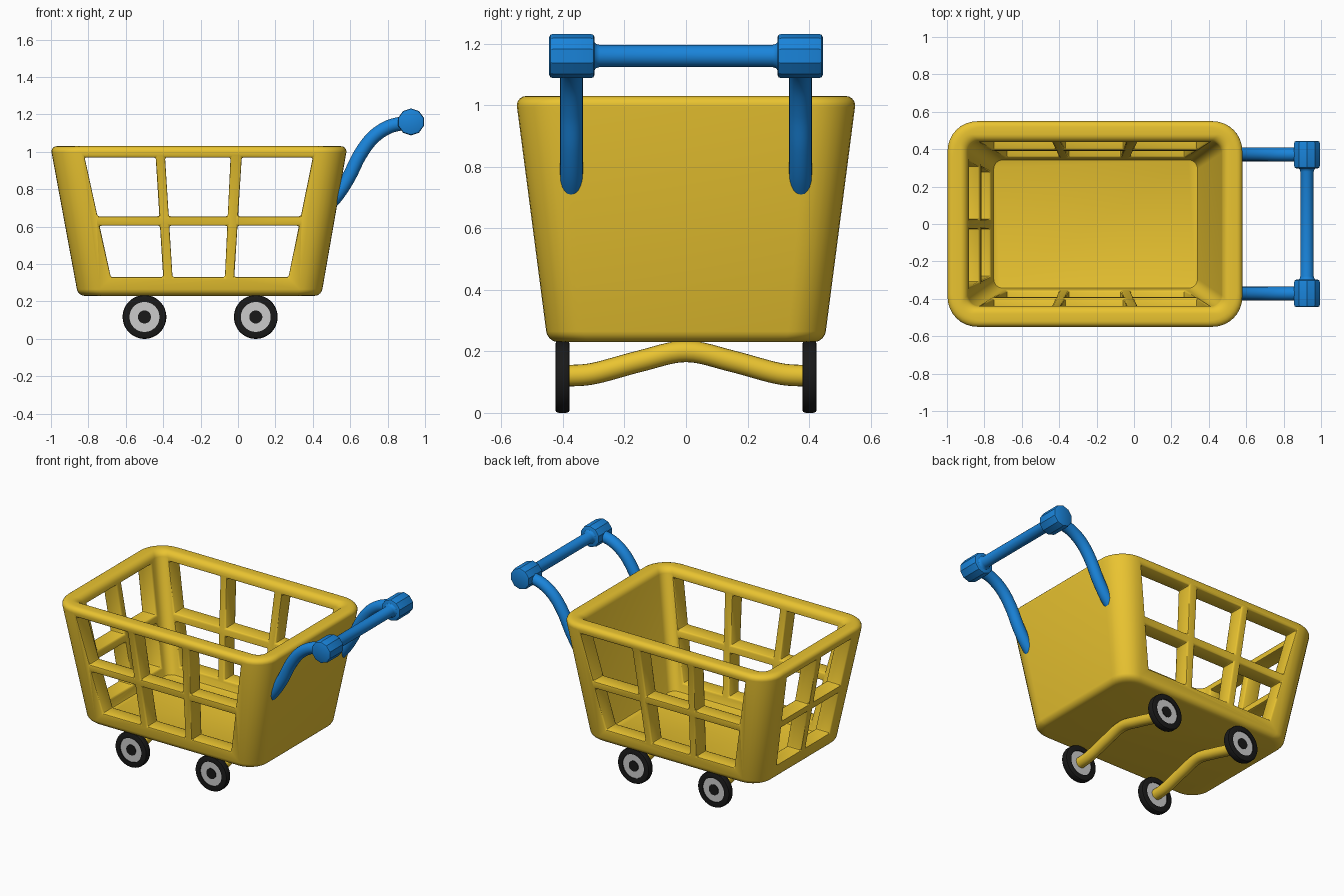
import bpy, bmesh, math
from mathutils import Vector

if "Cube" in bpy.data.objects:
    bpy.data.objects.remove(bpy.data.objects["Cube"])


def material(name, rgb):
    m = bpy.data.materials.new(name)
    m.diffuse_color = (*rgb, 1)
    m.use_nodes = True
    m.node_tree.nodes["Principled BSDF"].inputs["Base Color"].default_value = m.diffuse_color
    return m


YELLOW = material("yellow_plastic", (0.82, 0.55, 0.03))
BLUE = material("blue_plastic", (0.01, 0.23, 0.70))
BLACK = material("black_rubber", (0.01, 0.01, 0.01))


def finish(name, bm, mat=None):
    bmesh.ops.recalc_face_normals(bm, faces=bm.faces)
    me = bpy.data.meshes.new(name)
    bm.to_mesh(me)
    bm.free()
    ob = bpy.data.objects.new(name, me)
    bpy.context.collection.objects.link(ob)
    if mat:
        me.materials.append(mat)
    return ob


def smooth(ob, angle=40):
    bpy.ops.object.select_all(action='DESELECT')
    ob.select_set(True)
    bpy.context.view_layer.objects.active = ob
    bpy.ops.object.shade_smooth_by_angle(angle=math.radians(angle))


def skin(bm, rings, cap=True, loop=False):
    rings = [[bm.verts.new(p) for p in r] for r in rings]
    n = len(rings[0])
    pairs = list(zip(rings, rings[1:])) + ([(rings[-1], rings[0])] if loop else [])
    for a, b in pairs:
        for i in range(n):
            bm.faces.new((a[i], a[(i + 1) % n], b[(i + 1) % n], b[i]))
    if cap and not loop:
        bm.faces.new(rings[0])
        bm.faces.new(rings[-1])


def rounded_rect(x0, x1, y, r, z, n=8):
    pts = []
    for k, (cx, cy) in enumerate([(x1 - r, y - r), (x0 + r, y - r), (x0 + r, r - y), (x1 - r, r - y)]):
        for i in range(n + 1):
            a = math.pi / 2 * (k + i / n)
            pts.append((cx + r * math.cos(a), cy + r * math.sin(a), z))
    return pts


def wall_ring(z, inset, r_top, r_bottom):
    # cross-section of the tapered basket at height z
    t = (z - 0.23) / 0.8
    return rounded_rect(-0.855 - 0.148 * t + inset, 0.445 + 0.14 * t - inset,
                        0.45 + 0.104 * t - inset, r_bottom + (r_top - r_bottom) * t, z)


def prism(bm, quad, axis, lo, hi):
    put = (lambda u, z, d: (u, d, z)) if axis == 'y' else (lambda u, z, d: (d, u, z))
    skin(bm, [[put(u, z, d) for u, z in quad] for d in (lo, hi)])


def windows(bm, lines, axis, lo, hi):
    # lines: (top, bottom) positions of window left/right edges, in pairs
    for (lt, lb), (rt, rb) in zip(lines[::2], lines[1::2]):
        for z0, z1 in ((0.33, 0.605), (0.655, 0.97)):
            at = lambda t, b, z: b + (t - b) * (z - 0.33) / 0.64
            prism(bm, [(at(lt, lb, z0), z0), (at(rt, rb, z0), z0),
                       (at(rt, rb, z1), z1), (at(lt, lb, z1), z1)], axis, lo, hi)


# Basket: tapered shell with rounded rim and bottom edge
bm = bmesh.new()
R = 0.035
arc = [i * math.pi / 10 for i in range(6)]
rings = [wall_ring(0.23 + R - R * math.cos(a), R - R * math.sin(a), 0.16, 0.12) for a in arc]
rings += [wall_ring(1.03 - R + R * math.sin(a), R - R * math.cos(a), 0.16, 0.12) for a in arc]
rings += [wall_ring(1.03 - R + R * math.cos(a), 0.11 - R + R * math.sin(a), 0.06, 0.05) for a in arc]
rings += [wall_ring(0.27, 0.11, 0.06, 0.05)]
skin(bm, rings)
basket = finish("basket", bm, YELLOW)

# Window openings: front and back 3 x 2, left end 2 x 2
cut = bmesh.new()
windows(cut, [(-0.82, -0.68), (-0.44, -0.40), (-0.39, -0.35), (-0.07 + 0.03, -0.07),
              (0.02, -0.02), (0.40, 0.27)], 'y', -0.8, 0.8)
windows(cut, [(-0.34, -0.28), (-0.025, -0.025), (0.025, 0.025), (0.34, 0.28)], 'x', -1.2, -0.70)
cutter = finish("window_cutter", cut)
cutter.hide_render = True
mod = basket.modifiers.new("openings", 'BOOLEAN')
mod.object = cutter
mod.solver = 'EXACT'
mod.use_self = True
bev = basket.modifiers.new("soft_edges", 'BEVEL')
bev.width = 0.01
bev.segments = 2
bev.limit_method = 'ANGLE'
bev.angle_limit = math.radians(50)
bev.use_clamp_overlap = False
bpy.context.view_layer.objects.active = basket
for m in ("openings", "soft_edges"):
    bpy.ops.object.modifier_apply(modifier=m)
bpy.data.objects.remove(cutter)
smooth(basket, 35)


def spline(points, steps=6):
    # Catmull-Rom through the points
    P = [Vector(p) for p in points]
    P = [2 * P[0] - P[1]] + P + [2 * P[-1] - P[-2]]
    out = []
    for a, b, c, d in zip(P, P[1:], P[2:], P[3:]):
        for i in range(steps):
            t = i / steps
            out.append(0.5 * (2 * b + (c - a) * t + (2 * a - 5 * b + 4 * c - d) * t * t
                              + (3 * b - a - 3 * c + d) * t ** 3))
    return out + [P[-2]]


def tube(name, points, radius, side, mat):
    # planar sweep; side is the normal of the path's plane
    path, side = spline(points), Vector(side)
    rings = []
    for i, p in enumerate(path):
        t = (path[min(i + 1, len(path) - 1)] - path[max(i - 1, 0)]).normalized()
        n = side.cross(t)
        rings.append([p + radius * (math.cos(a) * side + math.sin(a) * n)
                      for a in (2 * math.pi * k / 20 for k in range(20))])
    bm = bmesh.new()
    skin(bm, rings)
    smooth(finish(name, bm, mat))


def lathe_y(name, profile, x, z, mat=None, n=40, loop=False, angle=40):
    # profile of (radius, y) turned around the y axis
    bm = bmesh.new()
    skin(bm, [[(x + r * math.cos(2 * math.pi * (k + .5) / n), y, z + r * math.sin(2 * math.pi * (k + .5) / n))
               for k in range(n)] for r, y in profile], loop=loop)
    smooth(finish(name, bm, mat), angle)


# Handle: two curved arms, end knobs and grip bar
for s, label in ((-1, "front"), (1, "back")):
    y = 0.372 * s
    tube("handle_arm_" + label,
         [(0.47, y, 0.70), (0.535, y, 0.775), (0.595, y, 0.87), (0.65, y, 0.98),
          (0.72, y, 1.075), (0.81, y, 1.135), (0.925, y, 1.16)], 0.037, (0, 1, 0), BLUE)
    lathe_y("handle_knob_" + label, [(r, v * s) for r, v in
            ((0.06, 0.297), (0.069, 0.301), (0.072, 0.31), (0.072, 0.432), (0.069, 0.441), (0.06, 0.445))],
            0.925, 1.16, BLUE, n=10, angle=30)
lathe_y("handle_bar", [(0.05, -0.30), (0.04, -0.293), (0.036, -0.28), (0.036, 0.28), (0.04, 0.293), (0.05, 0.30)],
        0.925, 1.16, BLUE, n=24)

# Wheels and arched axles
for x, end in ((-0.5, "left"), (0.095, "right")):
    tube("axle_" + end, [(x, -0.395, 0.12), (x, -0.30, 0.128), (x, -0.15, 0.168), (x, 0, 0.2),
                         (x, 0.15, 0.168), (x, 0.30, 0.128), (x, 0.395, 0.12)], 0.035, (1, 0, 0), YELLOW)
    for s, label in ((-1, "front"), (1, "back")):
        tag = end + "_" + label
        lathe_y("tire_" + tag, [(r, v * s) for r, v in
                ((0.08, 0.378), (0.107, 0.378), (0.114, 0.381), (0.117, 0.388), (0.117, 0.415),
                 (0.114, 0.422), (0.107, 0.425), (0.08, 0.425))], x, 0.117, BLACK, loop=True)
        lathe_y("hub_" + tag, [(0.082, 0.385 * s), (0.082, 0.418 * s)], x, 0.117)
        lathe_y("hub_cap_" + tag, [(0.035, 0.40 * s), (0.035, 0.422 * s)], x, 0.117, BLACK, n=24)
